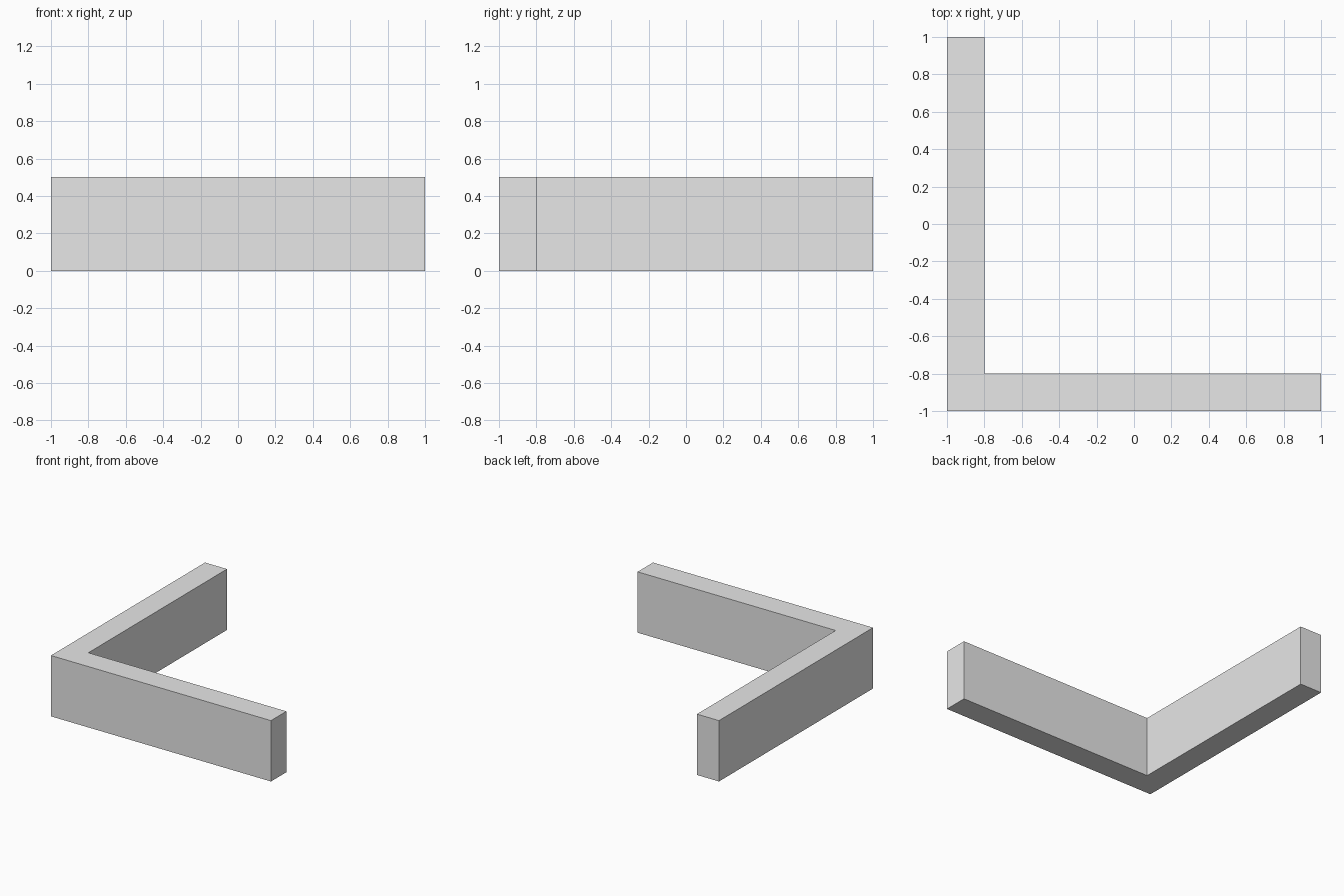
import bpy
import bmesh

cube = bpy.data.objects.get("Cube")
if cube:
    bpy.data.objects.remove(cube, do_unlink=True)

HALF, THICK, HEIGHT = 1.0, 0.2, 0.5

# Single plain grey
grey = bpy.data.materials.new("light_grey")
grey.use_nodes = True
color = (0.8, 0.8, 0.8, 1.0)
grey.diffuse_color = color
grey.node_tree.nodes["Principled BSDF"].inputs["Base Color"].default_value = color

# L-shaped footprint, extruded upward into a corner wall
inner = THICK - HALF
outline = [(-HALF, -HALF), (HALF, -HALF), (HALF, inner),
           (inner, inner), (inner, HALF), (-HALF, HALF)]
bm = bmesh.new()
base = bm.faces.new([bm.verts.new((x, y, 0)) for x, y in outline])
top = bmesh.ops.extrude_face_region(bm, geom=[base], use_keep_orig=True)
verts = [g for g in top["geom"] if isinstance(g, bmesh.types.BMVert)]
bmesh.ops.translate(bm, verts=verts, vec=(0, 0, HEIGHT))
bmesh.ops.recalc_face_normals(bm, faces=bm.faces[:])

mesh = bpy.data.meshes.new("corner_wall")
bm.to_mesh(mesh)
bm.free()
mesh.materials.append(grey)
wall = bpy.data.objects.new("corner_wall", mesh)
bpy.context.collection.objects.link(wall)
